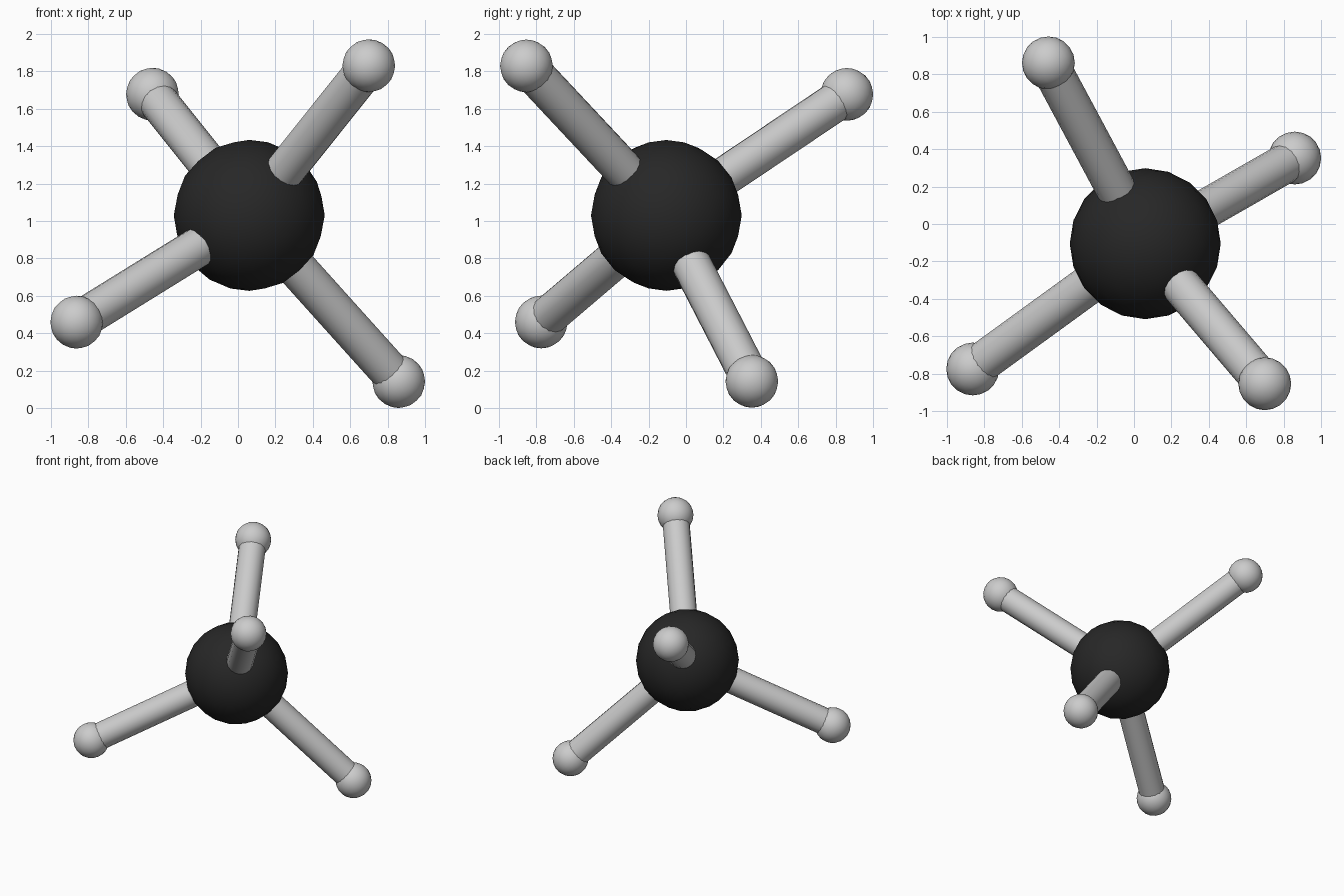
import bpy
from mathutils import Vector

if "Cube" in bpy.data.objects:
    bpy.data.objects.remove(bpy.data.objects["Cube"])

def paint(name, color):
    m = bpy.data.materials.new(name)
    m.diffuse_color = color
    m.use_nodes = True
    m.node_tree.nodes["Principled BSDF"].inputs["Base Color"].default_value = m.diffuse_color
    return m

dark = paint("dark", (0.02, 0.02, 0.02, 1))

def ball(name, pos, r):
    bpy.ops.mesh.primitive_ico_sphere_add(subdivisions=3, radius=r, location=pos)
    o = bpy.context.object
    o.name = name
    bpy.ops.object.shade_smooth()
    return o

def rod(name, a, b, r):
    d = b - a
    bpy.ops.mesh.primitive_cylinder_add(vertices=16, radius=r, depth=d.length, location=(a + b) / 2)
    o = bpy.context.object
    o.name = name
    o.rotation_mode = 'QUATERNION'
    o.rotation_quaternion = d.to_track_quat('Z', 'Y')
    bpy.ops.object.shade_smooth_by_angle()

# Central dark ball
centre = Vector((0.06, -0.105, 1.03))
ball("centre_ball", centre, 0.403).data.materials.append(dark)

# Four outer balls, each joined to the centre by a rod
tips = [(0.698, -0.853, 1.829), (-0.457, 0.86, 1.677),
        (-0.861, -0.774, 0.46), (0.858, 0.352, 0.143)]
for i, p in enumerate(tips, 1):
    p = Vector(p)
    ball(f"outer_ball_{i}", p, 0.141)
    rod(f"rod_{i}", centre, p, 0.106)
